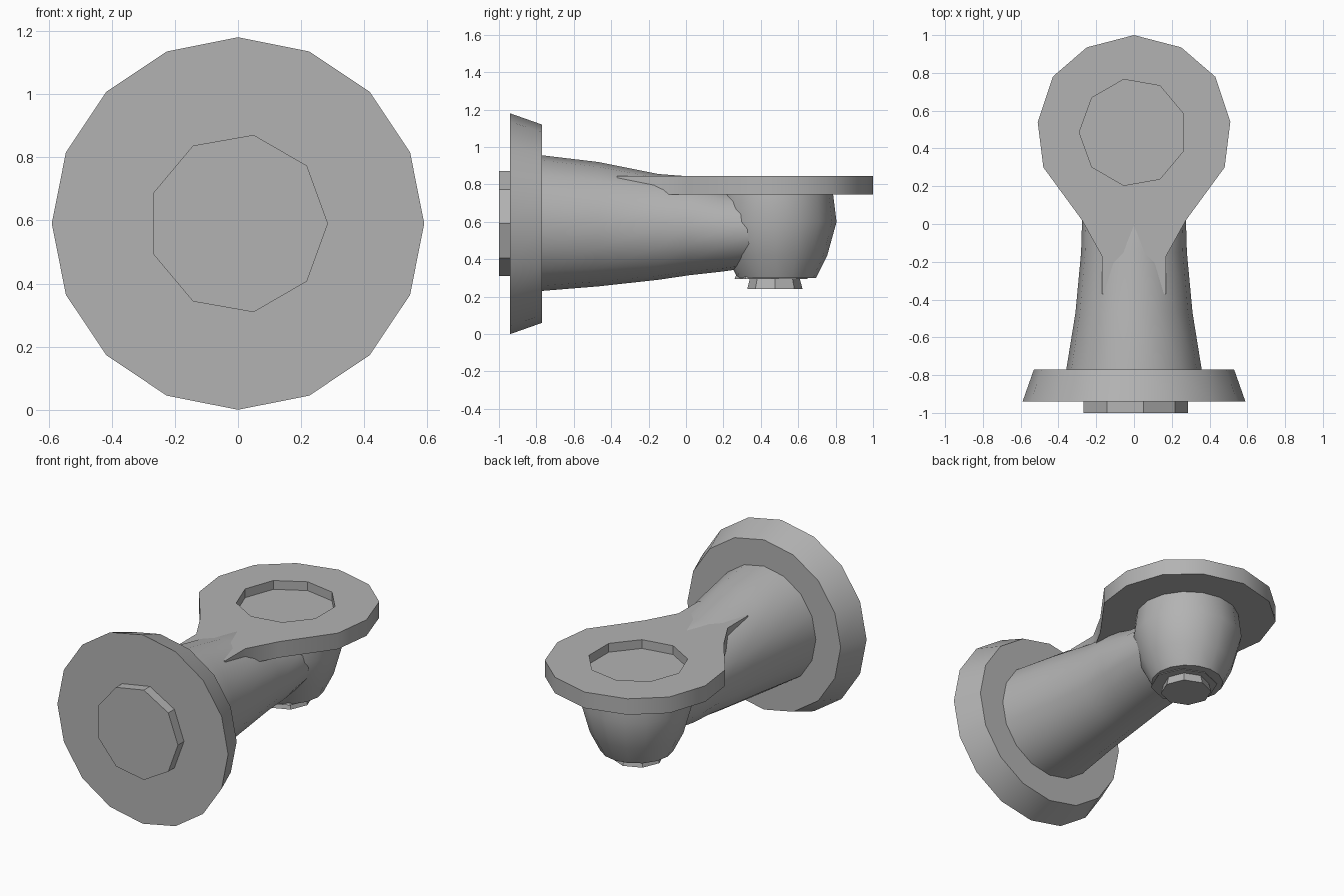
import bpy, bmesh, math
from mathutils import Vector

if "Cube" in bpy.data.objects:
    bpy.data.objects.remove(bpy.data.objects["Cube"], do_unlink=True)

# Single plain grey
grey = bpy.data.materials.new("plain grey")
grey.use_nodes = True
colour = (0.45, 0.45, 0.45, 1)
grey.diffuse_color = colour
grey.node_tree.nodes["Principled BSDF"].inputs["Base Color"].default_value = colour


def loft(name, rings, angle=35):
    """Skin a list of equal point rings and cap both ends."""
    bm = bmesh.new()
    loops = [[bm.verts.new(p) for p in ring] for ring in rings]
    n = len(loops[0])
    for a, b in zip(loops, loops[1:]):
        for i in range(n):
            j = (i + 1) % n
            bm.faces.new((a[i], a[j], b[j], b[i]))
    bm.faces.new(loops[0])
    bm.faces.new(loops[-1])
    bmesh.ops.recalc_face_normals(bm, faces=bm.faces)
    mesh = bpy.data.meshes.new(name)
    bm.to_mesh(mesh)
    bm.free()
    mesh.materials.append(grey)
    obj = bpy.data.objects.new(name, mesh)
    bpy.context.collection.objects.link(obj)
    bpy.ops.object.select_all(action='DESELECT')
    obj.select_set(True)
    bpy.context.view_layer.objects.active = obj
    bpy.ops.object.shade_smooth_by_angle(angle=math.radians(angle))
    return obj


def circle(n, phase=0):
    steps = [math.tau * i / n + math.radians(phase) for i in range(n)]
    return [(math.cos(t), math.sin(t)) for t in steps]


def upright(y, z, rx, rz, n, phase=0):
    """Ring facing along y."""
    return [Vector((rx * c, y, z + rz * s)) for c, s in circle(n, phase)]


def level(z, y, r, n, phase=0, x=0):
    """Ring facing along z."""
    return [Vector((x + r * c, y + r * s, z)) for c, s in circle(n, phase)]


# Wall flange and its front boss
loft("wall_flange", [upright(-0.94, 0.59, 0.59, 0.59, 16),
                     upright(-0.77, 0.59, 0.53, 0.53, 16)])
loft("front_boss", [upright(y, 0.59, 0.285, 0.285, 9) for y in (-1, -0.93)])

# Tapering pipe: y, half width, bottom, top
sections = [(-0.78, 0.36, 0.23, 0.957), (-0.47, 0.31, 0.255, 0.92),
            (-0.15, 0.28, 0.29, 0.856), (0.02, 0.275, 0.315, 0.843),
            (0.2, 0.27, 0.335, 0.78), (0.45, 0.25, 0.37, 0.76)]
loft("tapered_pipe", [upright(y, (lo + hi) / 2, w, (hi - lo) / 2, 16)
                      for y, w, lo, hi in sections], 45)

# Rounded elbow below the plate
loft("rounded_elbow", [level(z, 0.485, r, 16) for z, r in
                       ((0.76, 0.3), (0.6, 0.32), (0.42, 0.27), (0.3, 0.21))], 45)

# Bottom collar and plug
loft("bottom_collar", [level(0.335, 0.455, 0.18, 8), level(0.295, 0.455, 0.195, 8)])
loft("bottom_plug", [level(0.31, 0.475, 0.13, 8),
                     level(0.24, 0.475, 0.148, 8)])

# Teardrop plate, mirrored from its right half outline
half = [(0.25, 0.935), (0.43, 0.78), (0.51, 0.54), (0.48, 0.3),
        (0.275, 0.02), (0.17, -0.17), (0.17, -0.37)]
outline = [(0, 1)] + half + [(-x, y) for x, y in reversed(half)]
plate = loft("top_plate", [[Vector((x, y, z)) for x, y in outline]
                           for z in (0.745, 0.845)])

# Shallow recess cut in the plate
cutter = loft("recess_cutter", [level(z, 0.485, 0.285, 9, 180, -0.005)
                                for z in (0.79, 0.95)])
cutter.hide_render = True
cut = plate.modifiers.new("recess", 'BOOLEAN')
cut.operation = 'DIFFERENCE'
cut.solver = 'EXACT'
cut.object = cutter
bpy.context.view_layer.objects.active = plate
bpy.ops.object.modifier_apply(modifier=cut.name)
bpy.data.objects.remove(cutter, do_unlink=True)
